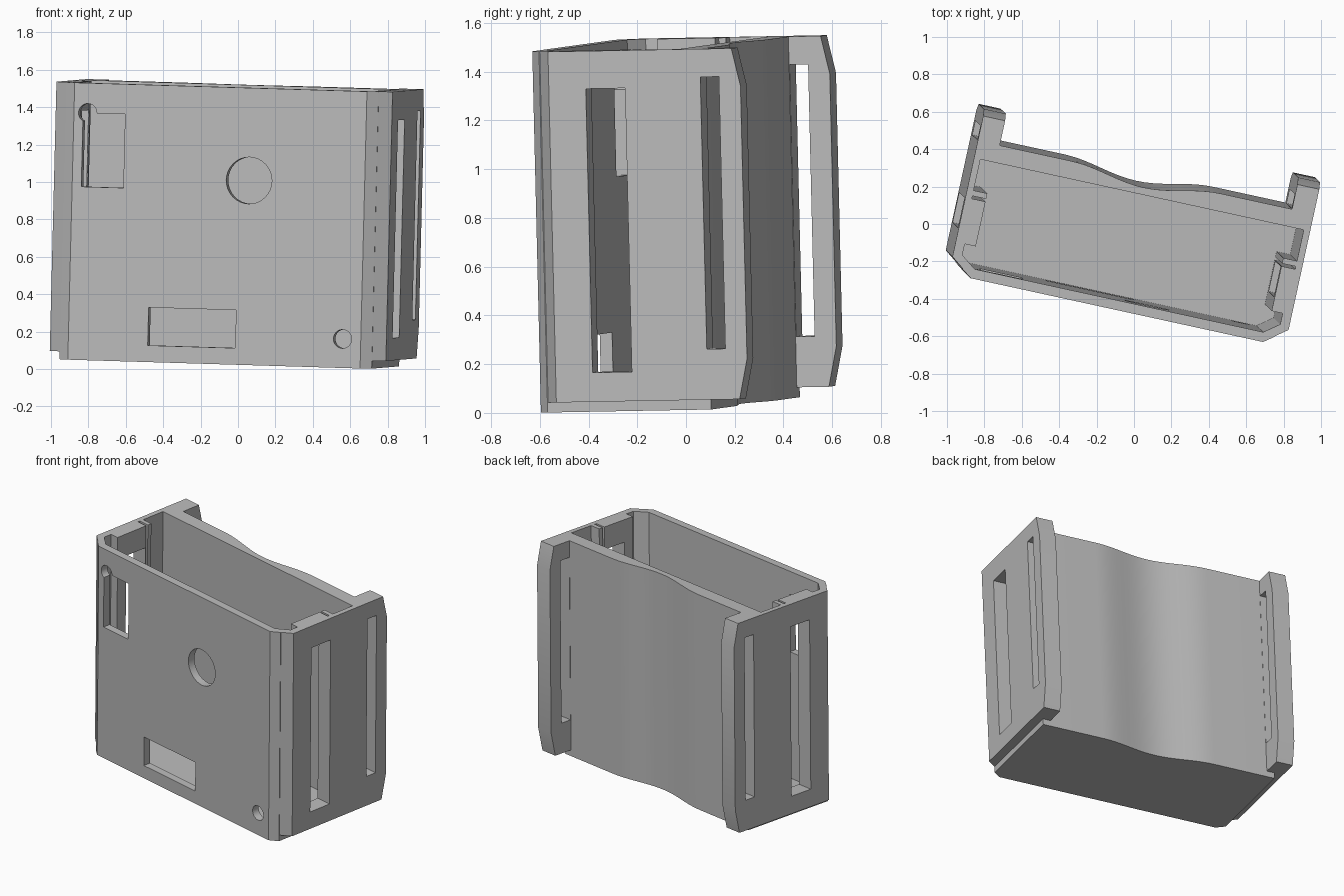
import bpy, bmesh, math
from mathutils import Matrix, Vector

cube = bpy.data.objects.get("Cube")
if cube:
    bpy.data.objects.remove(cube)

# Material
grey = bpy.data.materials.new("plain_grey")
grey.use_nodes = True
colour = (0.5, 0.5, 0.5, 1)
grey.diffuse_color = colour
grey.node_tree.nodes["Principled BSDF"].inputs["Base Color"].default_value = colour

# Slightly leaning frame in which the whole case stands
up = Vector((0.025, -0.024, 1)).normalized()
side = Vector((0.977, -0.213, -0.032))
back = up.cross(side).normalized()
side = back.cross(up)
FRAME = Matrix((side, back, up)).transposed().to_4x4() @ Matrix.Translation((-0.036, 0, 0))


def loft(name, start, end):
    """Closed solid between two matching loops of points."""
    bm = bmesh.new()
    a = [bm.verts.new(p) for p in start]
    b = [bm.verts.new(p) for p in end]
    bm.faces.new(a)
    bm.faces.new(b)
    for i in range(len(a)):
        j = (i + 1) % len(a)
        bm.faces.new((a[i], a[j], b[j], b[i]))
    bmesh.ops.recalc_face_normals(bm, faces=bm.faces)
    mesh = bpy.data.meshes.new(name)
    bm.to_mesh(mesh)
    bm.free()
    mesh.materials.append(grey)
    obj = bpy.data.objects.new(name, mesh)
    bpy.context.collection.objects.link(obj)
    return obj


def prism(name, plan, low, high):
    return loft(name, [(x, y, low) for x, y in plan], [(x, y, high) for x, y in plan])


def box(name, x0, x1, y0, y1, z0, z1):
    return prism(name, [(x0, y0), (x1, y0), (x1, y1), (x0, y1)], z0, z1)


def disc_cutter(name, x, z, r):
    ring = [(x + r * math.cos(math.tau * i / 32), z + r * math.sin(math.tau * i / 32))
            for i in range(32)]
    return loft(name, [(px, -0.6, pz) for px, pz in ring], [(px, -0.2, pz) for px, pz in ring])


def combine(target, tool, operation):
    mod = target.modifiers.new("combine", "BOOLEAN")
    mod.operation = operation
    mod.solver = "EXACT"
    mod.object = tool
    deps = bpy.context.evaluated_depsgraph_get()
    result = bpy.data.meshes.new_from_object(target.evaluated_get(deps))
    target.modifiers.clear()
    target.data = result
    bpy.data.objects.remove(tool)


def mirrored(half):
    return half + [(-x, y) for x, y in reversed(half)]


TOP = 1.515

# Body with a shallow concave back
dip = [(0.41 * i / 10, 0.285 - 0.028 * (1 + math.cos(math.pi * i / 10))) for i in range(10, 0, -1)]
half = [(0.80, -0.442), (0.855, -0.402), (0.855, 0.285)] + dip
plan = half + [(0, 0.229)] + [(-x, y) for x, y in reversed(half)]
case = prism("case", plan, 0.033, TOP)

# Side plates whose rear ears stand behind the body
for s in (-1, 1):
    rear = [(0.42, 0.075), (0.455, 0.24), (0.455, 1.36), (0.42, TOP)]
    inner = [(s * 0.80, y, z) for y, z in [(-0.44, 0.075)] + rear + [(-0.44, TOP)]]
    outer = [(s * 0.92, y, z) for y, z in [(-0.35, 0.075)] + rear + [(-0.35, TOP)]]
    combine(case, loft("side_plate", inner, outer), "UNION")

# Open cavity with corner pockets and board grooves
cavity = [(0.79, -0.39), (0.87, -0.33), (0.87, -0.27), (0.81, -0.27),
          (0.81, -0.025), (0.885, -0.025), (0.885, -0.01), (0.81, -0.01),
          (0.81, 0.02), (0.885, 0.02), (0.885, 0.19)]
combine(case, prism("cavity", mirrored(cavity), 0.09, 1.7), "DIFFERENCE")

# Slots through both side plates
for s in (-1, 1):
    x0, x1 = sorted((s * 0.75, s * 1.0))
    combine(case, box("side_slot", x0, x1, -0.195, -0.03, 0.195, 1.36), "DIFFERENCE")
    combine(case, box("strap_slot", x0, x1, 0.287, 0.365, 0.283, 1.40), "DIFFERENCE")

# Front openings
combine(case, box("display_opening", -0.75, -0.52, -0.6, -0.2, 0.96, 1.355), "DIFFERENCE")
combine(case, box("port_opening", -0.365, 0.114, -0.6, -0.2, 0.122, 0.325), "DIFFERENCE")
for x, z, r in [(-0.725, 1.355, 0.05), (0.167, 1.02, 0.125), (0.70, 0.188, 0.05)]:
    combine(case, disc_cutter("round_opening", x, z, r), "DIFFERENCE")

# Lean the case and keep hard edges sharp
case.data.transform(FRAME)
bpy.ops.object.select_all(action="DESELECT")
bpy.context.view_layer.objects.active = case
case.select_set(True)
bpy.ops.object.shade_smooth_by_angle(angle=math.radians(20))
